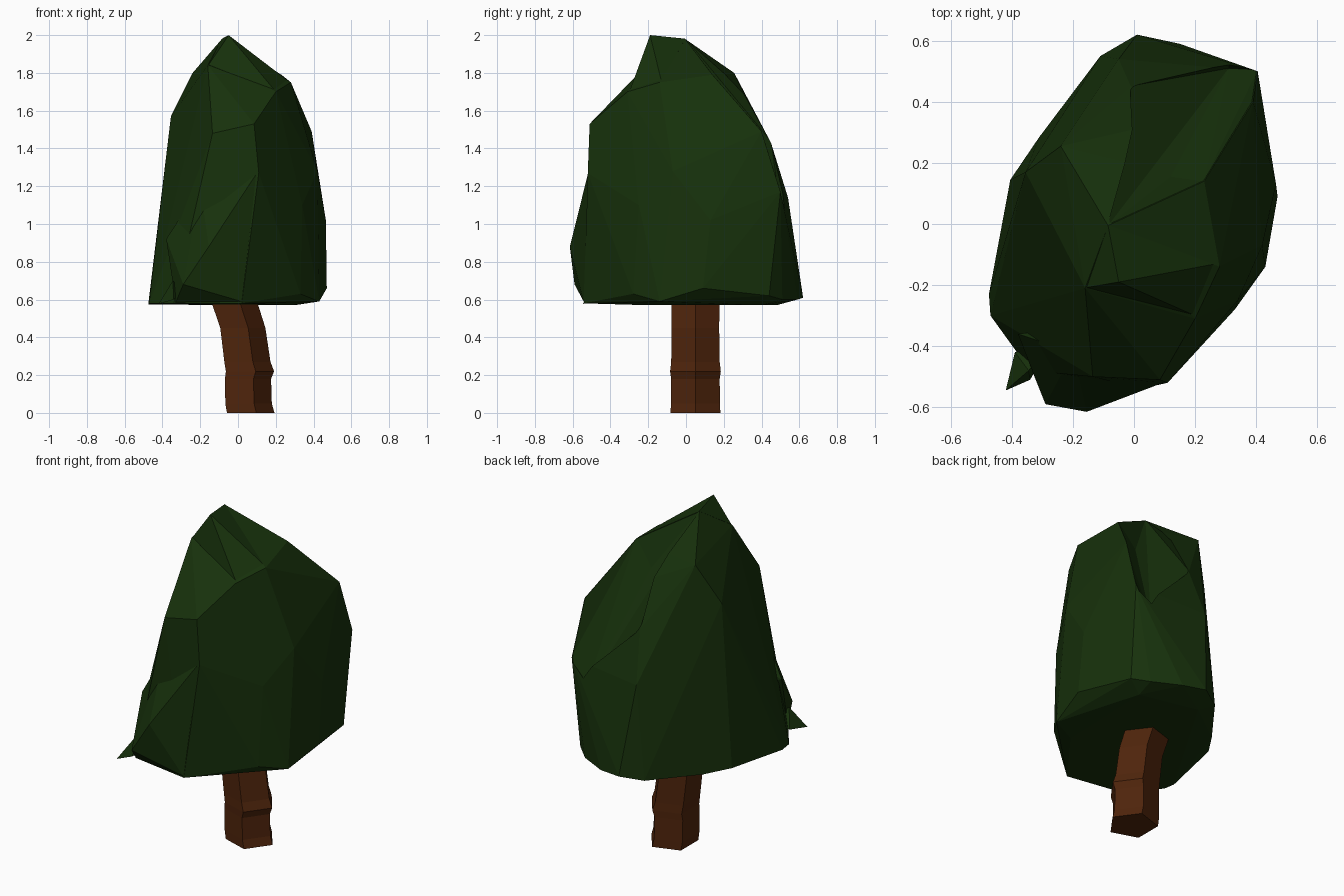
import bpy, bmesh, math


def material(name, color):
    m = bpy.data.materials.new(name)
    m.diffuse_color = (*color, 1)
    return m


def add_object(name, bm, mat):
    bmesh.ops.recalc_face_normals(bm, faces=bm.faces[:])
    me = bpy.data.meshes.new(name)
    bm.to_mesh(me)
    bm.free()
    me.materials.append(mat)
    ob = bpy.data.objects.new(name, me)
    bpy.context.collection.objects.link(ob)
    return ob


def hull(name, pts, mat):
    """Faceted convex lump through a few corner points."""
    bm = bmesh.new()
    for p in pts:
        bm.verts.new(p)
    bmesh.ops.convex_hull(bm, input=bm.verts[:])
    loose = [v for v in bm.verts if not v.link_faces]
    bmesh.ops.delete(bm, geom=loose, context='VERTS')
    return add_object(name, bm, mat)


def combine(target, part, operation):
    """Apply a boolean and drop the helper lump."""
    mod = target.modifiers.new("combine", 'BOOLEAN')
    mod.operation = operation
    mod.solver = 'EXACT'
    mod.object = part
    bpy.context.view_layer.objects.active = target
    bpy.ops.object.modifier_apply(modifier=mod.name)
    bpy.data.objects.remove(part)


green = material("leaf_green", (0.0085, 0.031, 0.0035))
brown = material("bark_brown", (0.078, 0.018, 0.0035))

# Trunk: bent five-sided column, rings of (z, centre x, radius)
bm = bmesh.new()
prev = None
for z, cx, r in [(0, 0.054, 0.139), (0.05, 0.043, 0.136), (0.18, 0.040, 0.135),
                 (0.22, 0.050, 0.141), (0.27, 0.037, 0.135),
                 (0.45, 0.013, 0.132), (0.58, -0.03, 0.134), (0.68, -0.06, 0.12)]:
    ring = [bm.verts.new((cx + r * math.cos(a), 0.05 + r * math.sin(a), z))
            for a in (i * math.tau / 5 for i in range(5))]
    if prev:
        for i in range(5):
            j = (i + 1) % 5
            bm.faces.new((prev[i], prev[j], ring[j], ring[i]))
    else:
        bm.faces.new(ring[::-1])
    prev = ring
bm.faces.new(prev)
add_object("trunk", bm, brown)

# Main foliage mass: shoulders, sides, then the lower rim
crown = hull("foliage", [
    (-0.085, -0.005, 1.98), (0.23, 0.14, 1.79), (0.28, -0.14, 1.75),
    (0.2, -0.31, 1.70), (-0.16, -0.21, 1.84), (-0.24, 0.255, 1.80),
    (-0.355, 0.17, 1.57), (0.39, 0.40, 1.49), (-0.01, 0.45, 1.43),
    (-0.135, -0.50, 1.48), (0.085, -0.51, 1.53), (0.11, -0.52, 1.27),
    (-0.31, -0.11, 1.39), (0.42, -0.07, 1.28), (0.34, -0.25, 1.10),
    (-0.05, 0.54, 1.14), (0.405, 0.50, 1.17), (0.465, 0.13, 1.02),
    (0.47, 0.09, 0.66), (0.43, -0.14, 0.59), (0.33, -0.28, 0.63),
    (0.02, -0.54, 0.58), (-0.34, -0.48, 0.58), (-0.47, -0.30, 0.58),
    (-0.475, -0.23, 0.575), (-0.405, 0.145, 0.59), (-0.31, 0.285, 0.58),
    (-0.11, 0.55, 0.59), (0.01, 0.62, 0.61), (0.15, 0.59, 0.60),
    (0.31, 0.51, 0.60), (0.39, 0.44, 0.62),
    (0.30, 0.40, 0.57), (0.28, -0.20, 0.57), (-0.05, 0.48, 0.57)], green)

# Raised tip
combine(crown, hull("tip", [
    (-0.05, -0.19, 2.0), (-0.085, -0.004, 1.981), (-0.155, -0.208, 1.843),
    (0.2, -0.30, 1.70), (0.27, -0.13, 1.755), (-0.05, -0.1, 1.6)],
    green), 'UNION')

# Bulge low on the front, and the drooping point at the front left
combine(crown, hull("front_bulge", [
    (-0.155, -0.615, 0.88), (-0.29, -0.59, 0.68), (0.10, -0.518, 1.27),
    (0.018, -0.542, 0.59), (-0.33, -0.49, 0.585), (-0.20, -0.42, 1.2),
    (-0.38, -0.36, 0.92), (0.32, -0.27, 1.10), (0.32, -0.27, 0.64)],
    green), 'UNION')
combine(crown, hull("droop", [
    (-0.42, -0.545, 0.577), (-0.345, -0.48, 0.70), (-0.39, -0.42, 0.60),
    (-0.34, -0.51, 0.60), (-0.28, -0.40, 0.65)], green), 'UNION')

# Cleft running down the back right
combine(crown, hull("cleft", [
    (0.12, 0.155, 1.65), (0.2, 0.42, 1.30), (0.31, 0.51, 0.99),
    (-0.084, -0.004, 1.985), (-0.01, 0.452, 1.435), (0.228, 0.14, 1.795),
    (0.39, 0.405, 1.49), (0.405, 0.505, 1.17), (0.35, 0.65, 2.1)],
    green), 'DIFFERENCE')

# Clean up flat facets
bm = bmesh.new()
bm.from_mesh(crown.data)
bmesh.ops.dissolve_limit(bm, angle_limit=math.radians(3),
                         verts=bm.verts[:], edges=bm.edges[:])
bm.to_mesh(crown.data)
bm.free()
